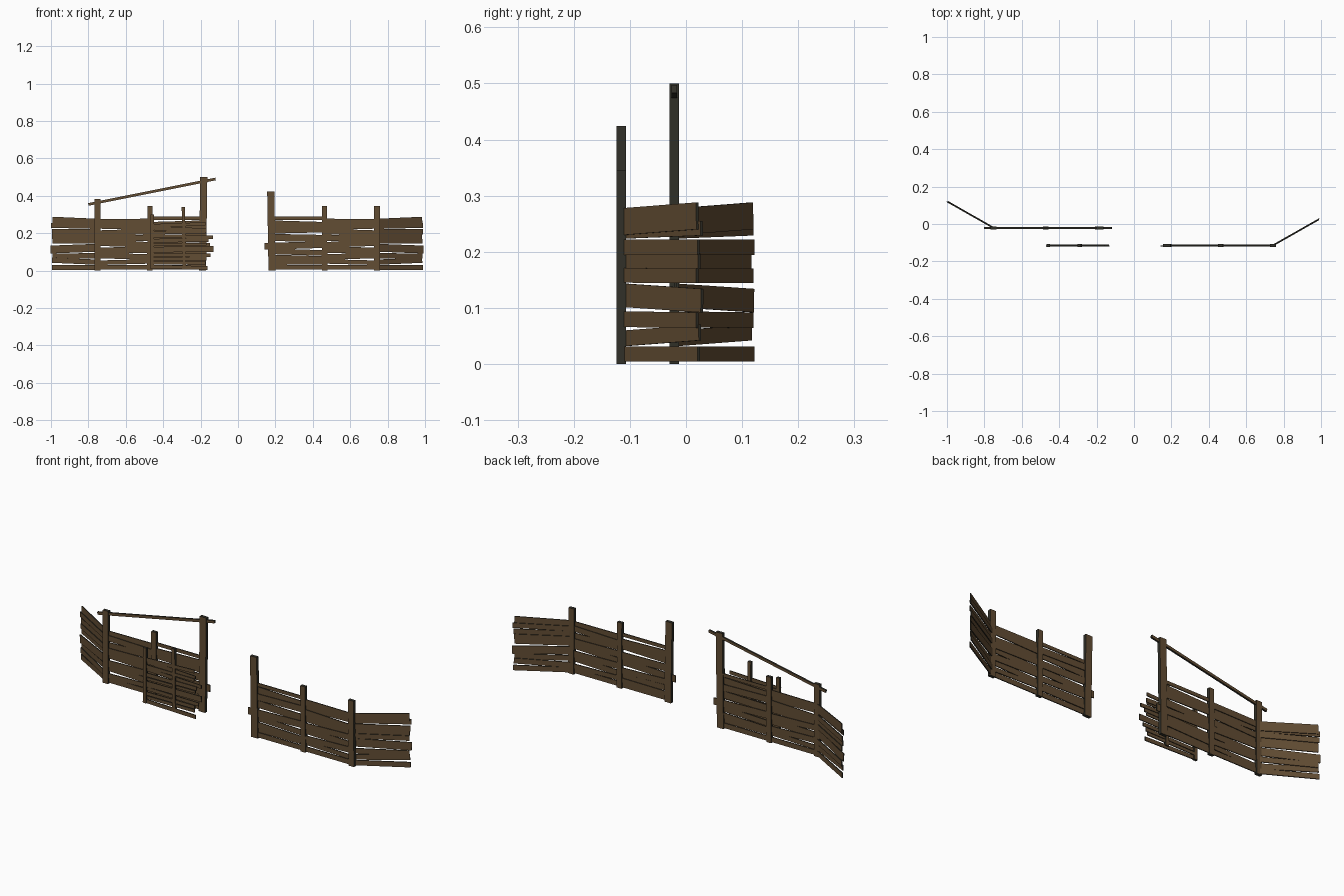
import bpy, math
from mathutils import Vector, Matrix


def mat(name, c):
    m = bpy.data.materials.new(name)
    m.diffuse_color = (*c, 1)
    return m


wood = mat("brown wood", (0.122, 0.074, 0.034))
dark = mat("dark cut edge", (0.030, 0.029, 0.021))


def beam(name, a, b, height, depth, side):
    """Box running from a to b; broad faces look along the horizontal vector side."""
    a, b = Vector(a), Vector(b)
    d = b - a
    s = Vector(side).normalized()
    u = d.cross(s).normalized()
    bpy.ops.mesh.primitive_cube_add(size=1)
    o = bpy.context.object
    o.name = name
    rot = Matrix((d.normalized(), s, u)).transposed()
    o.data.materials.append(wood)
    o.data.materials.append(dark)
    # broad faces brown, narrow edges and ends dark
    for f in o.data.polygons:
        f.material_index = 0 if abs(f.normal.y) > .5 else 1
    o.data.transform(Matrix.Translation((a + b) / 2) @ rot.to_4x4()
                     @ Matrix.Diagonal((d.length, depth, height, 1)))
    return o


def post(name, x0, x1, y, z0, z1, w=0.034, d=0.017):
    beam(name, (x0, y, z0), (x1, y, z1), w, d, (0, 1, 0))


def boards(name, p, q, rows):
    """Boards between plan points p and q; rows: z at p, z at q, height, overrun p, overrun q."""
    p, q = Vector((*p, 0)), Vector((*q, 0))
    d = (q - p).normalized()
    n = Vector((-d.y, d.x, 0))
    for i, (za, zb, h, ea, eb) in enumerate(rows):
        off = n * (0.002 if i % 2 else -0.002)
        a = p - d * ea + off + Vector((0, 0, za))
        b = q + d * eb + off + Vector((0, 0, zb))
        beam(f"{name}_{i}", a, b, h, 0.005, n)


# Board layouts, listed from the gateway outwards
gate_side = [(.281, .281, .018, 0, 0), (.252, .243, .034, 0, .01), (.215, .222, .034, .005, .01),
             (.178, .172, .038, .005, .01), (.130, .140, .036, .027, .01), (.104, .094, .030, 0, .01),
             (.071, .062, .030, .005, .01), (.042, .044, .022, 0, .01), (.018, .018, .026, .005, .01)]
middle = [(.262, .260, .032, .01, .01), (.232, .240, .030, .01, .01), (.210, .200, .030, .01, .01),
          (.176, .170, .034, .01, .01), (.138, .148, .030, .01, .01), (.113, .106, .034, .01, .01),
          (.072, .082, .030, .01, .01), (.050, .042, .024, .01, .01), (.018, .018, .026, .01, .01)]
wing = [(.253, .264, .048, .01, 0), (.236, .242, .026, .01, .008), (.208, .208, .028, .01, .004),
        (.182, .183, .027, .01, 0), (.158, .157, .026, .01, 0), (.123, .113, .042, .01, .010),
        (.080, .078, .028, .01, 0), (.045, .056, .028, .01, .002), (.018, .018, .027, .01, .005)]

# Two fence runs: side, x shift, y, height of gateway and outer posts
for tag, s, dx, y, tall, outer in (("left", -1, -.008, -.021, .50, .382),
                                   ("right", 1, 0, -.115, .424, .345)):
    X = lambda x: s * x + dx
    post(f"{tag}_gateway_post", X(.182), X(.175), y, 0, tall, .038)
    post(f"{tag}_middle_post", X(.464), X(.462), y, 0, .345, .028)
    post(f"{tag}_outer_post", X(.744), X(.742), y, 0, outer, .032)
    boards(f"{tag}_inner_board", (X(.168), y), (X(.46), y), gate_side)
    boards(f"{tag}_middle_board", (X(.46), y), (X(.742), y), middle)
    boards(f"{tag}_wing_board", (X(.742), y), (X(.983), y + .137), wing)

# Sloping pole lashed across the left posts
beam("top_pole", (-.80, -.021, .354), (-.12, -.021, .490), .014, .010, (0, 1, 0))

# Open gate panel standing in front of the left fence
gy = -.115
post("gate_hinge_stile", -.458, -.458, gy, .01, .30, .018, .014)
post("gate_middle_stile", -.288, -.292, gy, .02, .340, .018, .014)
gate = [(.240, .250, .018, .008, -.035), (.228, .215, .022, .005, -.03), (.205, .205, .016, .008, -.035),
        (.188, .178, .018, .005, .005), (.160, .164, .020, .008, -.02), (.138, .142, .014, .005, -.03),
        (.112, .116, .030, .008, .008), (.086, .082, .018, .005, -.01), (.062, .064, .018, .008, -.03),
        (.040, .042, .016, .005, -.035), (.022, .014, .020, .008, -.025)]
boards("gate_slat", (-.462, gy), (-.138, gy), gate)
